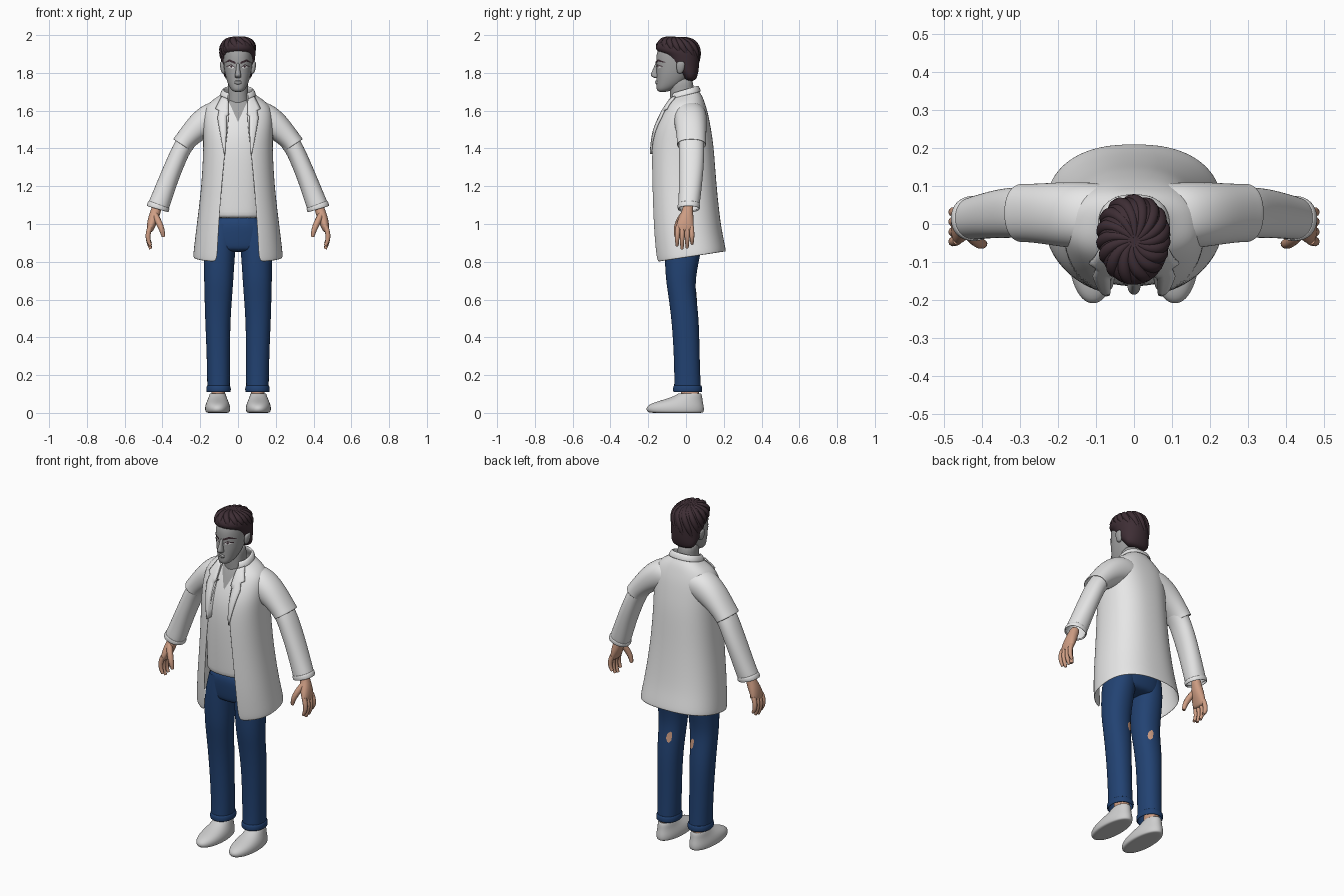
import bpy, bmesh, math
from mathutils import Vector, Matrix
from mathutils.bvhtree import BVHTree

cube = bpy.data.objects.get("Cube")
if cube:
    bpy.data.objects.remove(cube)


def material(name, *rgb):
    m = bpy.data.materials.new(name)
    m.use_nodes = True
    m.diffuse_color = (*rgb, 1)
    m.node_tree.nodes["Principled BSDF"].inputs["Base Color"].default_value = (*rgb, 1)
    return m


WHITE = material("white_cloth", .8, .8, .8)
GREY = material("grey_skin", .36, .36, .36)
LIP = material("dark_grey_lip", .22, .22, .22)
SKIN = material("warm_skin", .62, .34, .23)
DENIM = material("navy_denim", .016, .055, .17)
HAIR = material("dark_brown_hair", .048, .027, .035)
SHOE = material("light_grey_shoe", .62, .62, .62)


def finish(name, bm, mat, levels=0, thick=0.0):
    bmesh.ops.recalc_face_normals(bm, faces=bm.faces)
    me = bpy.data.meshes.new(name)
    bm.to_mesh(me)
    bm.free()
    me.materials.append(mat)
    me.polygons.foreach_set("use_smooth", [True] * len(me.polygons))
    ob = bpy.data.objects.new(name, me)
    bpy.context.collection.objects.link(ob)
    if thick:
        s = ob.modifiers.new("thickness", 'SOLIDIFY')
        s.thickness, s.offset = thick, 0
    if levels:
        ob.modifiers.new("smooth", 'SUBSURF').levels = levels
        ob.modifiers["smooth"].render_levels = levels
    return ob


def ring(z, rx, y0, y1, cx=0):
    """Horizontal ring given by its half width and front and back."""
    return (cx, (y0 + y1) / 2, z, rx, (y1 - y0) / 2)


def loft(name, rings, mat, caps=True, bent=False, gaps=None, slopes=None, power=2.2, thick=0.0, n=20):
    """Skin through rings; bent follows the path, gaps leave the front open."""
    bm, rows = bmesh.new(), []
    for i, (cx, cy, cz, rx, ry) in enumerate(rings):
        u = Vector((1, 0, 0))
        if bent:
            a, b = rings[max(i - 1, 0)], rings[min(i + 1, len(rings) - 1)]
            u = Vector((0, 1, 0)).cross(Vector((b[0] - a[0], 0, b[2] - a[2])).normalized())
        start = math.asin((gaps[i] / rx) ** (power / 2)) if gaps else 0
        row = []
        for k in range(n + 1 if gaps else n):
            t = start + (2 * math.pi - 2 * start) * k / n
            s, c = math.sin(t), math.cos(t)
            x = rx * math.copysign(abs(s) ** (2 / power), s)
            y = -ry * math.copysign(abs(c) ** (2 / power), c)
            p = Vector((cx, cy + y, cz)) + u * x
            p.z += slopes[i] * p.y if slopes else 0
            row.append(bm.verts.new(p))
        rows.append(row)
    for a, b in zip(rows, rows[1:]):
        for k in range(n):
            j = (k + 1) % len(a)
            bm.faces.new((a[k], a[j], b[j], b[k]))
    if caps:
        bm.faces.new(rows[0])
        bm.faces.new(rows[-1])
    return finish(name, bm, mat, 2, thick)


def tube(name, pts, radii, mat):
    """Rounded tapering strand or finger."""
    cu = bpy.data.curves.new(name, 'CURVE')
    cu.dimensions, cu.bevel_depth, cu.bevel_resolution, cu.use_fill_caps = '3D', 1, 3, True
    sp = cu.splines.new('NURBS')
    sp.points.add(len(pts) - 1)
    for q, p, r in zip(sp.points, pts, radii):
        q.co, q.radius = (*p, 1), r
    sp.use_endpoint_u, sp.order_u, sp.resolution_u = True, 4, 5
    cu.materials.append(mat)
    ob = bpy.data.objects.new(name, cu)
    bpy.context.collection.objects.link(ob)


def surface(ob):
    bpy.context.view_layer.update()
    return BVHTree.FromObject(ob, bpy.context.evaluated_depsgraph_get())


def along(line, t):
    f = t * (len(line) - 1)
    i = min(int(f), len(line) - 2)
    return Vector(line[i]).lerp(Vector(line[i + 1]), f - i)


def plate(name, tree, mat, one, two, cx=0, turn=0, lift=.003, thick=0.0, n=16, m=4):
    """Thin patch between two outlines, laid on a surface."""
    rot = Matrix.Rotation(turn, 3, 'Z')
    aim = rot @ Vector((0, 1, 0))
    bm, grid = bmesh.new(), []
    for i in range(n + 1):
        row = []
        for j in range(m + 1):
            s, z = along(one, i / n).lerp(along(two, i / n), j / m)
            o = rot @ Vector((s, -1, z)) + Vector((cx, 0, 0))
            hit = tree.ray_cast(o, aim)[0] or tree.find_nearest(o + aim * .87)[0]
            row.append(bm.verts.new(hit - aim * lift))
        grid.append(row)
    for a, b in zip(grid, grid[1:]):
        for j in range(m):
            bm.faces.new((a[j], b[j], b[j + 1], a[j + 1]))
    return finish(name, bm, mat, 0, thick)


# Shirt and neck
shirt = loft("shirt", [ring(1.03, .15, -.155, .11), ring(1.04, .15, -.158, .11), ring(1.2, .15, -.165, .12),
                       ring(1.4, .15, -.167, .12), ring(1.5, .15, -.148, .11), ring(1.58, .14, -.114, .09),
                       ring(1.63, .10, -.088, .08), ring(1.67, .065, -.07, .05)], WHITE, power=2.5)
plate("neck_opening", surface(shirt), GREY, [(-.05, 1.655), (0, 1.655), (.05, 1.655)],
      [(-.05, 1.65), (0, 1.54), (.05, 1.65)])
loft("neck", [ring(1.58, .065, -.08, .05), ring(1.66, .058, -.083, .045), ring(1.71, .053, -.088, .04),
              ring(1.78, .055, -.08, .04)], GREY)

# Open coat with a turned collar
coat = loft("coat", [ring(.82, .236, -.165, .21), ring(.9, .227, -.175, .197), ring(1.0, .215, -.183, .18),
                     ring(1.2, .19, -.188, .158), ring(1.4, .18, -.187, .145), ring(1.5, .183, -.17, .13),
                     ring(1.58, .182, -.13, .115), ring(1.63, .165, -.1, .10), ring(1.665, .115, -.08, .085),
                     ring(1.685, .08, -.075, .065), ring(1.715, .072, -.07, .055), ring(1.71, .084, -.08, .066),
                     ring(1.68, .094, -.088, .078)],
            WHITE, caps=False, power=2.4, thick=.007, n=32,
            gaps=[.11, .106, .1, .085, .066, .052, .048, .048, .048, .048, .046, .05, .055],
            slopes=[.155, .08, 0, 0, 0, 0, 0, 0, .1, .25, .3, .3, .25])
coat_tree = surface(coat)
for side in (1, -1):
    outer = [(.085, 1.675), (.118, 1.61), (.1, 1.6), (.108, 1.56), (.092, 1.47), (.073, 1.37)]
    inner = [(.052, 1.66), (.05, 1.61), (.05, 1.6), (.05, 1.56), (.056, 1.47), (.067, 1.37)]
    plate("lapel", coat_tree, WHITE, [(x * side, z) for x, z in outer], [(x * side, z) for x, z in inner],
          lift=.008, thick=.009, n=20)

# Jeans seat
loft("jeans_seat", [ring(.85, .13, -.1, .07), ring(.88, .165, -.112, .09), ring(.95, .165, -.12, .105),
                    ring(1.06, .14, -.125, .1)], DENIM, power=2.5)

for side, word in ((1, "left"), (-1, "right")):
    def arm(name, path, **kw):
        return loft(word + "_" + name, [(x * side, y, z, a, b) for x, y, z, a, b in path], WHITE,
                    caps=False, bent=True, thick=.006, **kw)

    # Long sleeve under a short over-sleeve, with a cuff
    arm("long_sleeve", [(.19, .025, 1.53, .055, .065), (.285, .03, 1.43, .047, .064), (.325, .03, 1.34, .047, .064),
                        (.363, .026, 1.25, .048, .061), (.4, .02, 1.15, .052, .056), (.425, .014, 1.085, .055, .054)])
    arm("cuff", [(.418, .015, 1.103, .055, .056), (.421, .015, 1.095, .059, .058), (.426, .014, 1.078, .058, .056)])
    arm("short_sleeve", [(.08, .02, 1.57, .075, .085), (.13, .022, 1.565, .085, .086), (.19, .025, 1.53, .075, .083),
                         (.245, .028, 1.48, .06, .077), (.287, .029, 1.432, .053, .074), (.296, .029, 1.418, .055, .076)])

    # Hand
    loft(word + "_palm", [(.422 * side, .012, 1.11, .026, .028), (.435 * side, .008, 1.07, .027, .029),
                          (.448 * side, 0, 1.03, .03, .042), (.463 * side, -.007, .985, .022, .05),
                          (.468 * side, -.007, .955, .015, .046)], SKIN, bent=True, n=12)
    for y, tip in ((-.047, .885), (-.021, .868), (.006, .874), (.032, .895)):
        tube(word + "_finger", [(.465 * side, y * .9, .985), (.478 * side, y, .95), (.483 * side, y, .92),
                                (.462 * side, y, tip)], (.013, .014, .013, .008), SKIN)
    tube(word + "_thumb", [(.44 * side, -.015, 1.05), (.415 * side, -.05, 1.0), (.4 * side, -.054, .97),
                           (.395 * side, -.052, .932)], (.016, .019, .015, .009), SKIN)

    # Trouser leg, rolled hem and torn knee back
    leg = loft(word + "_trouser_leg", [ring(z, rx, y0, y1, cx * side) for z, cx, rx, y0, y1 in (
        (.115, .103, .06, -.064, .08), (.2, .103, .061, -.062, .076), (.35, .105, .063, -.067, .072),
        (.5, .107, .068, -.078, .069), (.62, .104, .074, -.094, .054), (.7, .102, .078, -.107, .05),
        (.8, .1, .082, -.113, .068), (.9, .093, .083, -.115, .09), (1.0, .08, .07, -.11, .09))], DENIM, caps=False)
    loft(word + "_trouser_hem", [ring(z, r, -.004 - r, .085 - .064 + r, .103 * side)
                                 for z, r in ((.11, .06), (.115, .064), (.135, .064), (.145, .059))],
         DENIM, caps=False, thick=.004)
    plate(word + "_knee_tear", surface(leg), SKIN,
          [(-.012, .585), (-.018, .605), (-.012, .628), (.004, .645)],
          [(-.002, .58), (.012, .595), (.016, .625), (.014, .642)],
          cx=.104 * side, turn=math.radians(180 + 30 * side))

    # Ankle and slip-on shoe
    loft(word + "_ankle", [ring(.05, .036, -.03, .075, .105 * side), ring(.1, .035, -.025, .07, .105 * side),
                           ring(.17, .04, -.03, .07, .105 * side)], SKIN)
    loft(word + "_shoe", [ring(z, rx, y0, y1, .108 * side) for z, rx, y0, y1 in (
        (0, .03, -.14, .06), (0, .06, -.195, .09), (.008, .066, -.21, .097), (.03, .068, -.214, .097),
        (.052, .062, -.185, .092), (.072, .052, -.11, .088), (.09, .046, -.06, .086), (.108, .04, -.035, .08),
        (.095, .034, -.025, .07))], SHOE, power=2.1)

    # Ear
    loft(word + "_ear", [ring(1.795, .008, -.045, -.02, .076 * side), ring(1.815, .013, -.05, -.01, .08 * side),
                         ring(1.845, .014, -.055, -.002, .084 * side), ring(1.862, .008, -.045, -.01, .085 * side)],
         GREY, n=10)

# Head and nose
head = loft("head", [ring(1.698, .018, -.143, -.105), ring(1.71, .038, -.158, -.07), ring(1.745, .056, -.157, -.01),
                     ring(1.79, .069, -.158, .02), ring(1.83, .075, -.157, .045), ring(1.87, .078, -.16, .06),
                     ring(1.91, .077, -.156, .06), ring(1.95, .07, -.135, .05), ring(1.98, .04, -.09, .01)], GREY)
loft("nose", [ring(1.772, .01, -.165, -.14), ring(1.779, .019, -.182, -.14), ring(1.79, .017, -.191, -.14),
              ring(1.82, .01, -.174, -.14), ring(1.855, .009, -.162, -.14)], GREY, n=12)
loft("lips", [ring(1.737, .012, -.157, -.13), ring(1.745, .02, -.165, -.13), ring(1.75, .023, -.161, -.13),
              ring(1.756, .02, -.166, -.13), ring(1.762, .01, -.159, -.13)], GREY, n=12)

# Painted face details
face = surface(head)
for side in (1, -1):
    def feature(name, mat, one, two, lift):
        plate(name, face, mat, [(x * side, z) for x, z in one], [(x * side, z) for x, z in two], lift=lift)
    feature("eyebrow", HAIR, [(.014, 1.858), (.045, 1.872), (.068, 1.858)],
            [(.014, 1.847), (.045, 1.86), (.068, 1.854)], .005)
    feature("eye_white", WHITE, [(.018, 1.828), (.035, 1.841), (.056, 1.833)],
            [(.018, 1.826), (.035, 1.823), (.056, 1.831)], .002)
    feature("iris", HAIR, [(.03, 1.833), (.036, 1.84), (.042, 1.833)],
            [(.03, 1.831), (.036, 1.825), (.042, 1.831)], .003)
    feature("eyelash", HAIR, [(.016, 1.83), (.035, 1.846), (.06, 1.836)],
            [(.016, 1.827), (.035, 1.84), (.06, 1.831)], .004)
plate("mouth_line", face, LIP, [(-.024, 1.75), (0, 1.752), (.024, 1.75)],
      [(-.024, 1.749), (0, 1.749), (.024, 1.749)], lift=.009)

# Hair cap, with sideburns where it stands out from the head
hair = loft("hair_cap", [ring(1.755, .06, -.005, .05), ring(1.79, .078, -.02, .063), ring(1.825, .085, -.075, .069),
                         ring(1.87, .09, -.1, .072), ring(1.9, .094, -.125, .072), ring(1.918, .094, -.162, .072),
                         ring(1.95, .088, -.162, .066), ring(1.975, .07, -.135, .045), ring(1.99, .035, -.09, 0)],
            HAIR, power=2.1, n=24)
hair_tree = surface(hair)

# Swept locks spiralling from the crown
middle = Vector((0, -.045, 1.9))
for i in range(15):
    azimuth = 2 * math.pi * i / 15
    back = .5 - .5 * math.cos(azimuth)
    points = []
    for k in range(7):
        t = k / 6
        lift, swirl = math.radians(84 - t * (70 + 50 * back)), azimuth + .9 * t
        aim = Vector((math.sin(swirl) * math.cos(lift), -math.cos(swirl) * math.cos(lift), math.sin(lift)))
        points.append(hair_tree.ray_cast(middle, aim)[0] - aim * .007)
    tube("hair_lock", points, (.008, .012, .015, .018, .018, .015, .005), HAIR)
